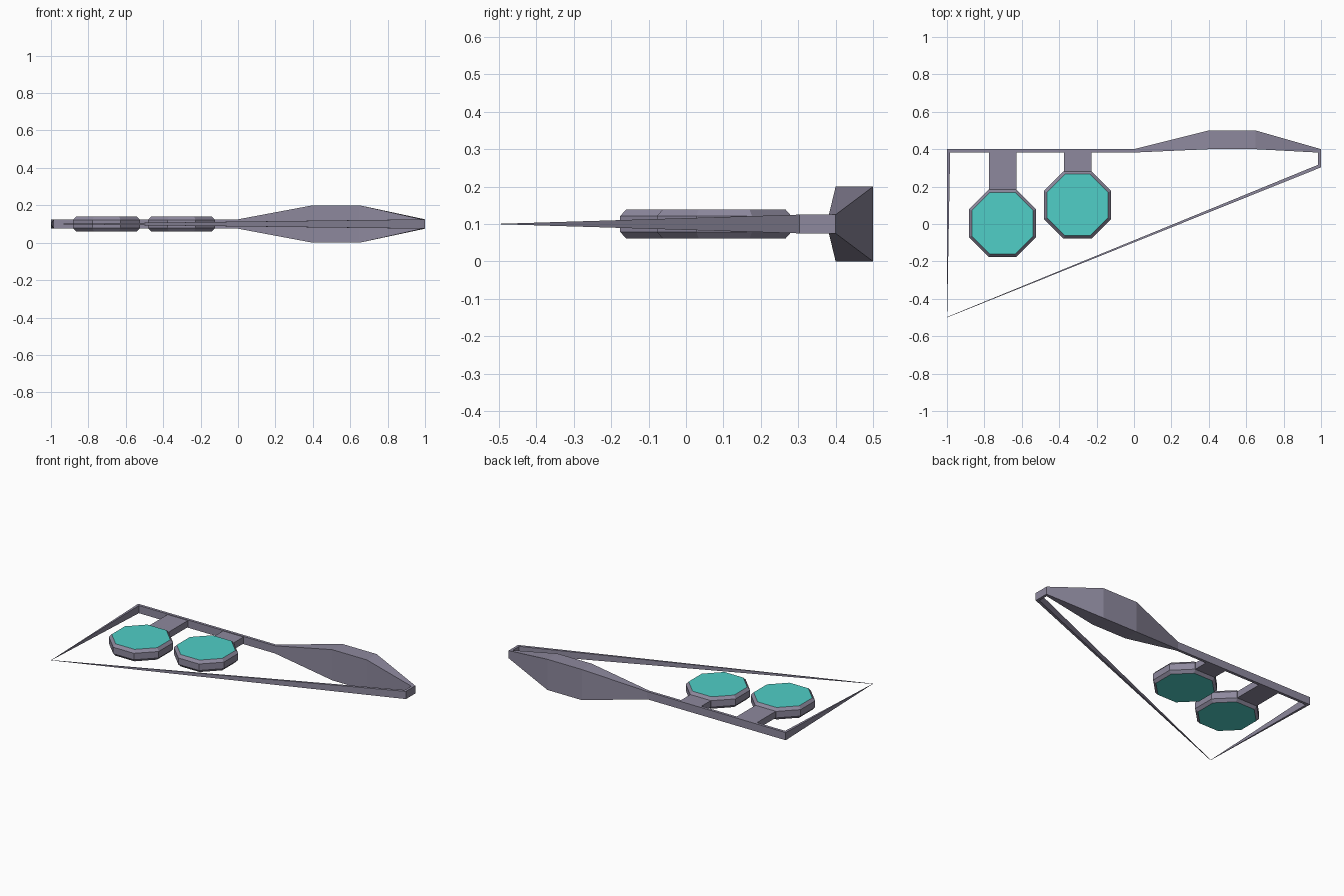
import bpy, bmesh, math

if "Cube" in bpy.data.objects:
    bpy.data.objects.remove(bpy.data.objects["Cube"])

ZC = 0.1  # mid height of the whole model

grey = bpy.data.materials.new("grey")
grey.diffuse_color = (0.27, 0.25, 0.34, 1)
grey.use_nodes = True
grey.node_tree.nodes["Principled BSDF"].inputs["Base Color"].default_value = grey.diffuse_color
teal = bpy.data.materials.new("teal")
teal.diffuse_color = (0.08, 0.62, 0.57, 1)
teal.use_nodes = True
teal.node_tree.nodes["Principled BSDF"].inputs["Base Color"].default_value = teal.diffuse_color


def loft(name, rings, closed, mats=(grey,)):
    """Skin a list of equal-sized rings; closed joins last to first, else caps."""
    bm = bmesh.new()
    vs = [[bm.verts.new(p) for p in r] for r in rings]
    n = len(vs[0])
    for i in range(len(vs) - (0 if closed else 1)):
        a, b = vs[i], vs[(i + 1) % len(vs)]
        for j in range(n):
            k = (j + 1) % n
            bm.faces.new((a[j], a[k], b[k], b[j]))
    if not closed:
        for ring in (vs[0], vs[-1]):
            bm.faces.new(ring).material_index = len(mats) - 1
    bmesh.ops.recalc_face_normals(bm, faces=bm.faces)
    me = bpy.data.meshes.new(name)
    bm.to_mesh(me)
    bm.free()
    for m in mats:
        me.materials.append(m)
    ob = bpy.data.objects.new(name, me)
    bpy.context.collection.objects.link(ob)
    return ob


# Triangular frame with swollen body: outer point, inner point, half height
stations = [
    ((-1, 0.4), (-0.983, 0.382), 0.025),
    ((0, 0.4), (0, 0.382), 0.025),
    ((0.4, 0.5), (0.4, 0.4), 0.1),
    ((0.65, 0.5), (0.65, 0.4), 0.1),
    ((1, 0.4), (0.983, 0.382), 0.025),
    ((1, 0.303), (0.983, 0.316), 0.025),
    ((-1, -0.5), (-0.999, -0.497), 0.0005),
]
loft("wing_frame",
     [[(*o, ZC + h), (*i, ZC + h), (*i, ZC - h), (*o, ZC - h)]
      for o, i, h in stations], True)


def octagon(cx, cy, apothem, z):
    r = apothem / math.cos(math.pi / 8)
    return [(cx + r * math.cos(a), cy + r * math.sin(a), z)
            for a in (math.pi / 8 + k * math.pi / 4 for k in range(8))]


# Two chamfered octagonal pods with teal caps, each on a flat arm
for side, cx, cy in (("outer", -0.703, 0.004), ("inner", -0.302, 0.102)):
    loft(side + "_pod",
         [octagon(cx, cy, a, ZC + dz) for a, dz in
          ((0.164, -0.039), (0.18, -0.021), (0.18, 0.021), (0.164, 0.039))],
         False, (grey, teal))
    xa, xb, h = cx - 0.0735, cx + 0.0735, 0.0215
    loft(side + "_arm",
         [[(xa, y, ZC - h), (xb, y, ZC - h), (xb, y, ZC + h), (xa, y, ZC + h)]
          for y in (cy + 0.175, 0.385)], False)
